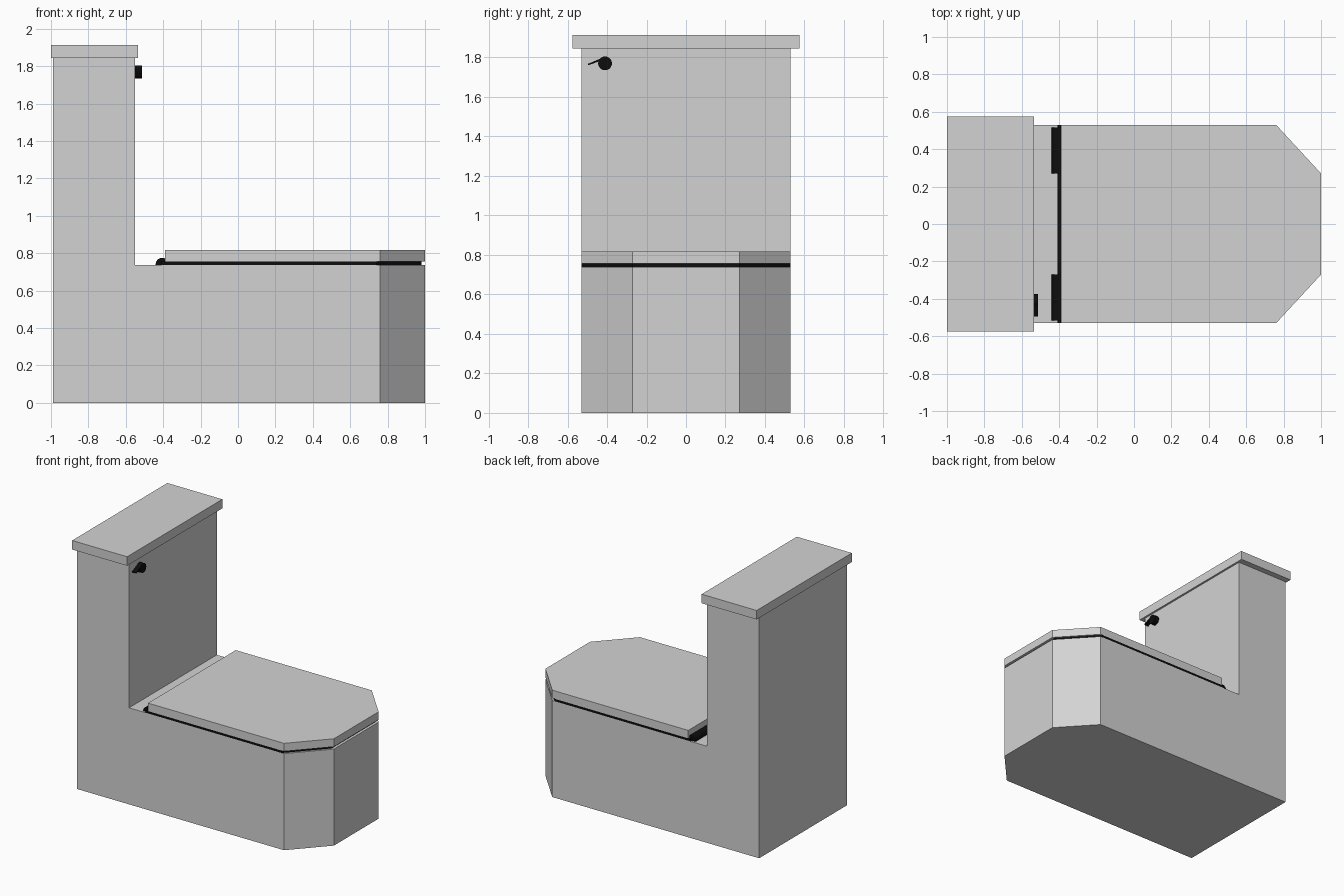
import bpy, bmesh, math
from mathutils import Vector

cube = bpy.data.objects.get("Cube")
if cube:
    bpy.data.objects.remove(cube, do_unlink=True)


def material(name, rgb):
    m = bpy.data.materials.new(name)
    m.use_nodes = True
    m.diffuse_color = (*rgb, 1)
    m.node_tree.nodes["Principled BSDF"].inputs["Base Color"].default_value = (*rgb, 1)
    return m


porcelain = material("light grey porcelain", (0.65, 0.65, 0.65))
black = material("black plastic", (0.004, 0.004, 0.004))


def prism(name, points, axis, lo, hi, mat, cuts=()):
    """Extrude a 2D outline along an axis, then trim it with (point, normal) planes."""
    bm = bmesh.new()
    verts = []
    for a, b in points:
        co = [a, b]
        co.insert(axis, lo)
        verts.append(bm.verts.new(co))
    face = bm.faces.new(verts)
    out = bmesh.ops.extrude_face_region(bm, geom=[face], use_keep_orig=True)
    shift = Vector((0, 0, 0))
    shift[axis] = hi - lo
    moved = [g for g in out["geom"] if isinstance(g, bmesh.types.BMVert)]
    bmesh.ops.translate(bm, verts=moved, vec=shift)
    for point, normal in cuts:
        geom = bm.verts[:] + bm.edges[:] + bm.faces[:]
        bmesh.ops.bisect_plane(bm, geom=geom, plane_co=point, plane_no=normal, clear_outer=True)
        bmesh.ops.holes_fill(bm, edges=[e for e in bm.edges if e.is_boundary])
    bmesh.ops.recalc_face_normals(bm, faces=bm.faces)
    mesh = bpy.data.meshes.new(name)
    bm.to_mesh(mesh)
    bm.free()
    mesh.materials.append(mat)
    obj = bpy.data.objects.new(name, mesh)
    bpy.context.collection.objects.link(obj)
    return obj


def rect(a0, a1, b0, b1):
    return [(a0, b0), (a1, b0), (a1, b1), (a0, b1)]


def circle(a, b, r, n):
    steps = [2 * math.pi * i / n for i in range(n)]
    return [(a + r * math.cos(t), b + r * math.sin(t)) for t in steps]


def clipped(back, front, half):
    """Plan outline with two clipped front corners."""
    side = [(back, half), (front - 0.24, half), (front, half - 0.26)]
    return side + [(x, -y) for x, y in reversed(side)]


HALF = 0.53

# Bowl base and tank in one L-shaped body with clipped front corners
profile = [(-0.99, 0), (1, 0), (1, 0.738), (-0.55, 0.738), (-0.55, 1.845), (-0.99, 1.845)]
clips = [((1, s * 0.27, 0), (0.26, s * 0.24, 0)) for s in (-1, 1)]
prism("bowl_and_tank", profile, 1, -HALF, HALF, porcelain, clips)

# Tank cover
prism("tank_cover", rect(-1, -0.535, -0.575, 0.575), 2, 1.845, 1.914, porcelain)

# Seat and lid
prism("seat", clipped(-0.41, 0.98, HALF), 2, 0.738, 0.756, black)
prism("lid", clipped(-0.39, 1.0, HALF), 2, 0.756, 0.817, porcelain)

# Hinges
for side, lo in (("left", 0.27), ("right", -0.515)):
    prism(side + "_hinge", circle(-0.405, 0.74, 0.036, 16), 1, lo, lo + 0.245, black)

# Flush handle: round knob and thin lever
prism("flush_knob", circle(-0.41, 1.77, 0.035, 24), 0, -0.55, -0.513, black)
lever = [(-0.495, 1.761), (-0.41, 1.79), (-0.41, 1.804), (-0.495, 1.768)]
prism("flush_lever", lever, 0, -0.549, -0.514, black)

# Smooth the round parts, keeping their rims sharp
for obj in bpy.context.collection.objects:
    obj.select_set(obj.name.endswith(("hinge", "knob")))
    if obj.select_get():
        bpy.context.view_layer.objects.active = obj
bpy.ops.object.shade_smooth_by_angle(angle=math.radians(35))
